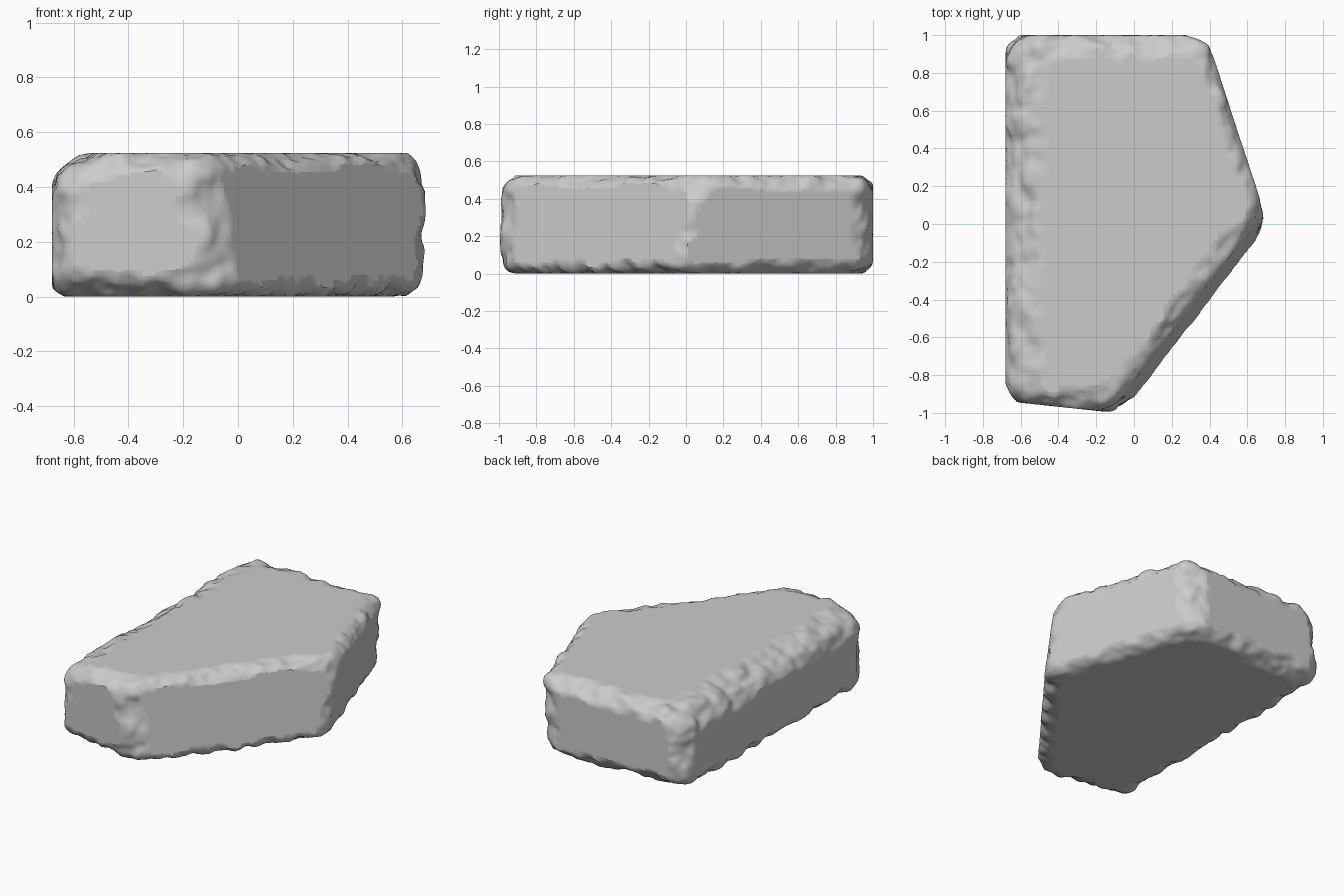
import bpy, bmesh
from mathutils import Vector, noise

cube = bpy.data.objects.get("Cube")
if cube:
    bpy.data.objects.remove(cube, do_unlink=True)

HEIGHT = 0.525
FLATTEN = 1.35   # edge wear reaches further across the top than down the sides
BOTTOM = [(-0.68, -0.938), (-0.056, -1.004), (0.684, -0.046), (0.345, 1.0), (-0.68, 1.0)]
TOP = [(-0.68, -0.938), (-0.141, -0.995), (0.692, 0.075), (0.39, 1.0), (-0.68, 1.0)]

stone = bpy.data.materials.new("stone_grey")
stone.use_nodes = True
stone.diffuse_color = (0.6, 0.6, 0.6, 1)
stone.node_tree.nodes["Principled BSDF"].inputs["Base Color"].default_value = (0.6, 0.6, 0.6, 1)

# Five-sided slab block with two leaning sides
mesh = bpy.data.meshes.new("stone_slab")
slab = bpy.data.objects.new("stone_slab", mesh)
bpy.context.collection.objects.link(slab)
bm = bmesh.new()
low = [bm.verts.new((x, y, 0)) for x, y in BOTTOM]
high = [bm.verts.new((x, y, HEIGHT)) for x, y in TOP]
bm.faces.new(low)
bm.faces.new(high)
for i in range(len(low)):
    j = (i + 1) % len(low)
    bm.faces.new((low[i], low[j], high[j], high[i]))
bmesh.ops.recalc_face_normals(bm, faces=bm.faces)
bm.normal_update()
planes = [(f.normal.copy(), f.normal.dot(f.calc_center_median())) for f in bm.faces]

# Edge wear: widest along the upper left, narrowest at the right-hand point
weight = bm.edges.layers.float.new("bevel_weight_edge")
for e in bm.edges:
    mid = (e.verts[0].co + e.verts[1].co) / 2
    upright = abs(e.verts[0].co.z - e.verts[1].co.z) > 0.1
    if upright:
        e[weight] = 0.34 if mid.x > 0.6 else 0.56
    elif mid.x < -0.6:
        e[weight] = 0.95 if mid.z > 0.3 else 0.52
    else:
        e[weight] = 0.46 if mid.x > 0.2 else 0.6
for v in bm.verts:
    v.co.z *= FLATTEN
bm.to_mesh(mesh)
bm.free()

bevel = slab.modifiers.new("worn_edges", "BEVEL")
bevel.limit_method = "WEIGHT"
bevel.width = 0.25
bevel.segments = 5
remesh = slab.modifiers.new("even_grid", "REMESH")
remesh.mode = "VOXEL"
remesh.voxel_size = 0.024
graph = bpy.context.evaluated_depsgraph_get()
worn = bpy.data.meshes.new_from_object(slab.evaluated_get(graph))
slab.modifiers.clear()

# Chip the rounded edges and trim them against the flat sides
bm = bmesh.new()
bm.from_mesh(worn)
for v in bm.verts:
    v.co.z /= FLATTEN
bm.normal_update()
moves = {}
for v in bm.verts:
    depth = -max(n.dot(v.co) - c for n, c in planes)
    amount = min(max(depth / 0.012, 0), 1)
    chip = noise.noise(v.co * 8) + 0.5 * noise.noise(v.co * 19 + Vector((3, 5, 7)))
    moves[v] = v.co + v.normal * (0.005 + 0.026 * amount * chip)
for v, p in moves.items():
    for _ in range(3):
        for n, c in planes:
            p -= n * max(n.dot(p) - c, 0)
    v.co = p


def on_flat(face):
    return any(all(abs(n.dot(v.co) - c) < 0.0004 for v in face.verts) for n, c in planes)


# Flat sides become single faces; worn edges stay smooth
inner = [e for e in bm.edges if all(on_flat(f) for f in e.link_faces)]
inner_set = set(inner)
bmesh.ops.dissolve_limit(bm, angle_limit=0.02, edges=inner,
                         verts=[v for v in bm.verts if all(e in inner_set for e in v.link_edges)])
bm.normal_update()
for f in bm.faces:
    f.smooth = not on_flat(f)
    f.material_index = 0
bm.to_mesh(mesh)
bm.free()
bpy.data.meshes.remove(worn)
mesh.materials.clear()
mesh.materials.append(stone)
